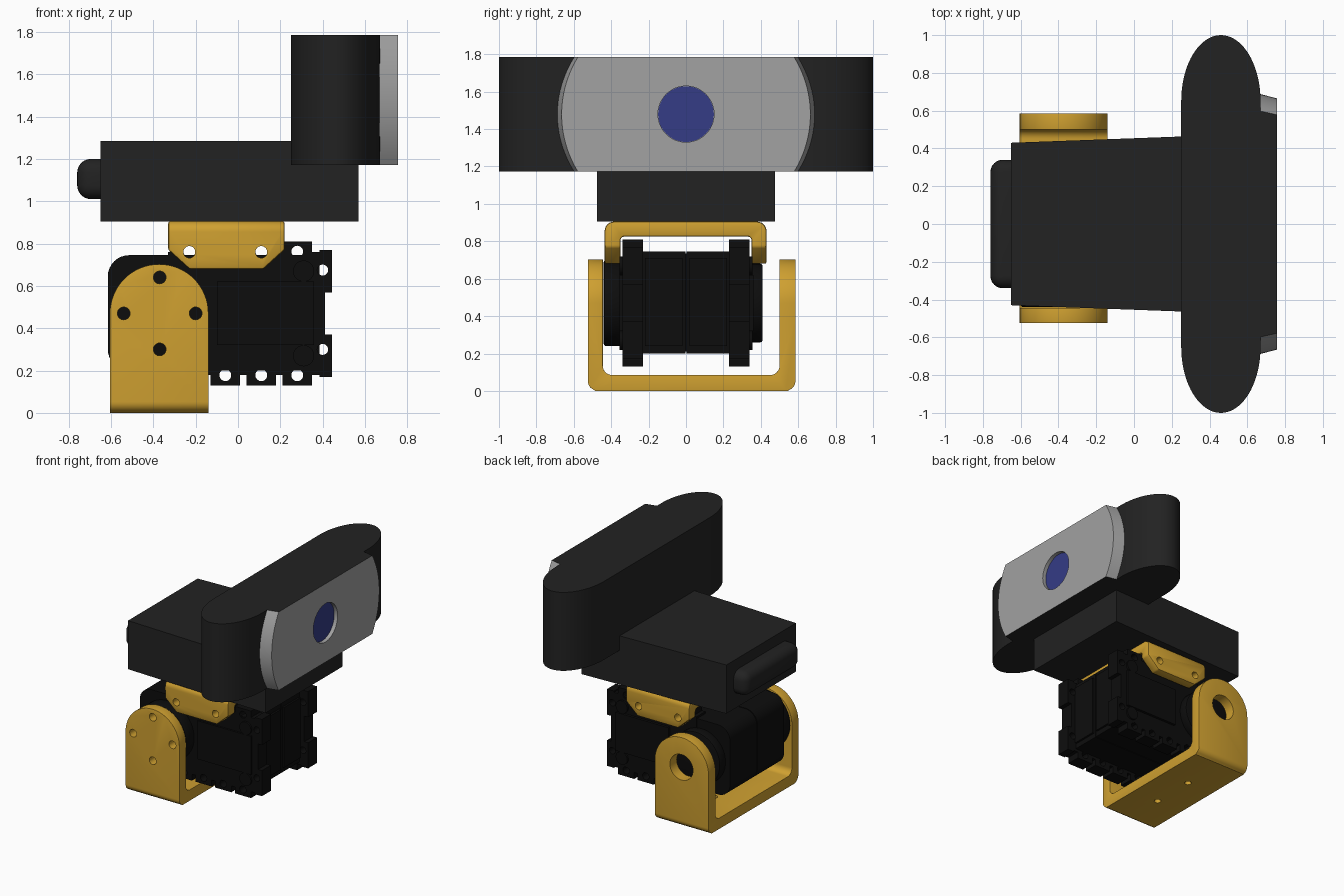
import bpy, bmesh, math
from mathutils import Vector

if "Cube" in bpy.data.objects:
    bpy.data.objects.remove(bpy.data.objects["Cube"])


def material(name, r, g, b):
    m = bpy.data.materials.new(name)
    m.diffuse_color = (r, g, b, 1)
    m.use_nodes = True
    m.node_tree.nodes["Principled BSDF"].inputs["Base Color"].default_value = m.diffuse_color
    return m


YELLOW = material("yellow", 0.62, 0.35, 0.03)
DARK = material("dark", 0.016, 0.016, 0.016)
BLACK = material("black", 0.004, 0.004, 0.004)
GREY = material("grey", 0.36, 0.36, 0.36)
BLUE = material("blue", 0.035, 0.045, 0.24)


def place(axis, a, b, t):
    return {"x": (t, a, b), "y": (a, t, b), "z": (a, b, t)}[axis]


def loft(bm, lower, upper):
    lo = [bm.verts.new(p) for p in lower]
    hi = [bm.verts.new(p) for p in upper]
    bm.faces.new(lo)
    bm.faces.new(hi)
    for i in range(len(lo)):
        j = (i + 1) % len(lo)
        bm.faces.new((lo[i], lo[j], hi[j], hi[i]))


def make(name, bm, mat=None):
    bmesh.ops.recalc_face_normals(bm, faces=bm.faces)
    me = bpy.data.meshes.new(name)
    bm.to_mesh(me)
    bm.free()
    ob = bpy.data.objects.new(name, me)
    bpy.context.collection.objects.link(ob)
    if mat:
        me.materials.append(mat)
    return ob


def prisms(name, items, axis, mat=None):
    """Each item is (outline, low, high), extruded along the axis."""
    bm = bmesh.new()
    for pts, lo, hi in items:
        loft(bm, [place(axis, a, b, lo) for a, b in pts], [place(axis, a, b, hi) for a, b in pts])
    return make(name, bm, mat)


def circle(a, b, r, n=32):
    return [(a + r * math.cos(2 * math.pi * i / n), b + r * math.sin(2 * math.pi * i / n)) for i in range(n)]


def rect(a0, b0, a1, b1):
    return [(a0, b0), (a1, b0), (a1, b1), (a0, b1)]


def rounded(corners, steps=8):
    """Outline from (a, b, radius) right-angle corners."""
    out, n = [], len(corners)
    for i, (a, b, r) in enumerate(corners):
        p = Vector((a, b))
        if not r:
            out.append((a, b))
            continue
        u = (Vector(corners[i - 1][:2]) - p).normalized()
        v = (Vector(corners[(i + 1) % n][:2]) - p).normalized()
        for k in range(steps + 1):
            t = math.pi / 2 * k / steps
            out.append(tuple(p + r * (u * (1 - math.sin(t)) + v * (1 - math.cos(t)))))
    return out


def boolean(ob, cutter, op="DIFFERENCE"):
    m = ob.modifiers.new(op, "BOOLEAN")
    m.operation, m.object, m.solver = op, cutter, "EXACT"
    cutter.hide_render = True


def bevel(ob, width, segments=3):
    m = ob.modifiers.new("bevel", "BEVEL")
    m.width, m.segments, m.limit_method, m.angle_limit = width, segments, "ANGLE", math.radians(40)


def finish(ob):
    """Bake the modifiers, drop the cutters and smooth the curved faces."""
    cutters = [m.object for m in ob.modifiers if m.type == "BOOLEAN"]
    bpy.context.view_layer.update()
    me = bpy.data.meshes.new_from_object(ob.evaluated_get(bpy.context.evaluated_depsgraph_get()))
    ob.modifiers.clear()
    ob.data = me
    for c in cutters:
        bpy.data.objects.remove(c)
    bpy.ops.object.select_all(action="DESELECT")
    ob.select_set(True)
    bpy.context.view_layer.objects.active = ob
    bpy.ops.object.shade_smooth_by_angle(angle=math.radians(30))


# Lower U bracket: U section, arched arms, screw holes and a pivot hole
CX, CZ = -0.37, 0.47
u = rounded([(-0.525, 0.70, 0), (-0.525, 0.003, 0.05), (0.585, 0.003, 0.05), (0.585, 0.70, 0),
             (0.50, 0.70, 0), (0.50, 0.085, 0.05), (-0.445, 0.085, 0.05), (-0.445, 0.70, 0)])
u = [(a, max(b, 0) if b < 0.01 else b) for a, b in u]
lower = prisms("lower_bracket", [([(a, 0 if b < 0.004 else b + (0.05 if b > 0.69 else 0)) for a, b in u],
                                  -0.605, -0.14)], "x", YELLOW)
arch = [(-0.605, -0.1), (-0.14, -0.1)] + [(CX - 0.0025 + 0.2325 * math.cos(math.pi * i / 32),
        CZ + 0.2325 * math.sin(math.pi * i / 32)) for i in range(33)]
boolean(lower, prisms("arch_cutter", [(arch, -0.8, 0.8)], "y"), "INTERSECT")
bevel(lower, 0.015)
holes = [(circle(CX + dx, CZ + dz, 0.03), -0.7, -0.35) for dx, dz in ((0.17, 0), (-0.17, 0), (0, 0.17), (0, -0.17))]
holes.append((circle(CX, CZ, 0.1), 0.4, 0.7))
boolean(lower, prisms("arm_hole_cutter", holes, "y"))
boolean(lower, prisms("base_hole_cutter", [(circle(CX, y, 0.025), -0.1, 0.15) for y in (-0.17, 0.18)], "z"))
finish(lower)

# Upper bracket: inverted U with chamfered side plates
u = rounded([(-0.435, 0.68, 0), (-0.435, 0.905, 0.05), (0.43, 0.905, 0.05), (0.43, 0.68, 0),
             (0.35, 0.68, 0), (0.35, 0.825, 0.02), (-0.35, 0.825, 0.02), (-0.35, 0.68, 0)])
upper = prisms("upper_bracket", [(u, -0.33, 0.22)], "x", YELLOW)
chamfer = [(-0.4, 1), (-0.33, 0.77), (-0.23, 0.68), (-0.23, 0.6), (0.12, 0.6), (0.12, 0.68), (0.22, 0.77), (0.3, 1)]
boolean(upper, prisms("chamfer_cutter", [(chamfer, -0.6, 0.6)], "y"), "INTERSECT")
bevel(upper, 0.01, 2)
boolean(upper, prisms("side_hole_cutter", [(circle(x, 0.76, 0.028), -0.6, 0.6) for x in (-0.23, 0.11)], "y"))
finish(upper)

# Servo core with rounded rear corners, and shallow raised panels
core = prisms("servo_core", [(rounded([(-0.615, 0.20, 0.1), (0.37, 0.20, 0), (0.37, 0.745, 0), (-0.615, 0.745, 0.1)]),
                              -0.335, -0.003),
                             (rounded([(-0.615, 0.20, 0.1), (0.37, 0.20, 0), (0.37, 0.745, 0), (-0.615, 0.745, 0.1)]),
                              0.003, 0.335),
                             (rect(-0.5, 0.21, 0.36, 0.735), -0.01, 0.01),
                             (rect(-0.1, 0.32, 0.36, 0.62), -0.355, 0.36)], "y", BLACK)
finish(core)
panels = prisms("servo_end_panels", [(rect(s * 0.12 - 0.1, 0.24, s * 0.12 + 0.1, 0.71), 0.36, 0.385)
                                     for s in (-1, 1)], "x", BLACK)
finish(panels)

# Servo mounting flanges: stepped outline with holed tabs
tabs = (-0.23, -0.06, 0.11, 0.28)
half = [(-0.33, 0.18)]
for c in tabs:
    half += [(c - 0.07, 0.18), (c - 0.07, 0.13), (c + 0.07, 0.13), (c + 0.07, 0.18)]
half += [(0.385, 0.18), (0.385, 0.17), (0.445, 0.17), (0.445, 0.37), (0.412, 0.37)]
outline = half + [(a, 0.94 - b) for a, b in reversed(half)]
flanges = prisms("servo_flanges", [(outline, -0.34, -0.23), (outline, 0.23, 0.34)], "y", BLACK)
drill = [(circle(c, z, 0.028, 20), -0.5, 0.5) for c in tabs for z in (0.178, 0.762)]
drill += [(circle(0.4, z, 0.026, 20), -0.5, 0.5) for z in (0.30, 0.675)]
boolean(flanges, prisms("flange_drill", drill, "y"))
finish(flanges)

# Servo output horns and case screws
horns = prisms("servo_horns", [(circle(CX, CZ, 0.23, 48), -0.44, -0.33), (circle(CX, CZ, 0.21, 48), 0.33, 0.41)],
               "y", BLACK)
bevel(horns, 0.012, 2)
finish(horns)
screws = prisms("servo_screws", [(circle(0.31, z, 0.05), *span) for z in (0.27, 0.67)
                                 for span in ((-0.355, -0.33), (0.33, 0.355))], "y", BLACK)
finish(screws)

# Camera base: tapered block with a rounded rear knob
base = prisms("camera_base", [([(-0.65, -0.43), (0.57, -0.475), (0.57, 0.475), (-0.65, 0.43)], 0.905, 1.285)], "z", DARK)
finish(base)
knob = prisms("rear_knob", [(rect(-0.34, 1.01, 0.34, 1.20), -0.76, -0.56)], "x", DARK)
bevel(knob, 0.065, 6)
finish(knob)

# Camera head: upright bar with elliptical ends
Z0, Z1 = 1.172, 1.785
ends = [math.pi * i / 40 for i in range(41)]
bar = [(0.46 + 0.21 * math.cos(t), 0.65 + 0.35 * math.sin(t)) for t in ends]
bar += [(0.46 - 0.21 * math.cos(t), -0.65 - 0.35 * math.sin(t)) for t in ends]
head = prisms("camera_head", [(bar, Z0, Z1)], "z", DARK)
finish(head)


# Face plate: grey bowed panel with dark top and bottom, recessed for the lens
def plate_loop(x, a):
    h = (Z1 - Z0) / 2
    zs = [h * (i / 10 - 1) for i in range(21)]
    right = [(x, a * math.sqrt(1 - (z / 0.62) ** 2), (Z0 + Z1) / 2 + z) for z in zs]
    return right + [(x, -y, z) for x, y, z in reversed(right)]


bm = bmesh.new()
loft(bm, plate_loop(0.66, 0.69), plate_loop(0.757, 0.665))
plate = make("face_plate", bm, GREY)
plate.data.materials.append(DARK)
for f in plate.data.polygons:
    if abs(f.normal.z) > 0.9:
        f.material_index = 1
boolean(plate, prisms("lens_recess_cutter", [(circle(0, 1.48, 0.15, 48), 0.72, 0.9)], "x"))
finish(plate)
lens = prisms("lens", [(circle(0, 1.48, 0.149, 48), 0.70, 0.728)], "x", BLUE)
finish(lens)
